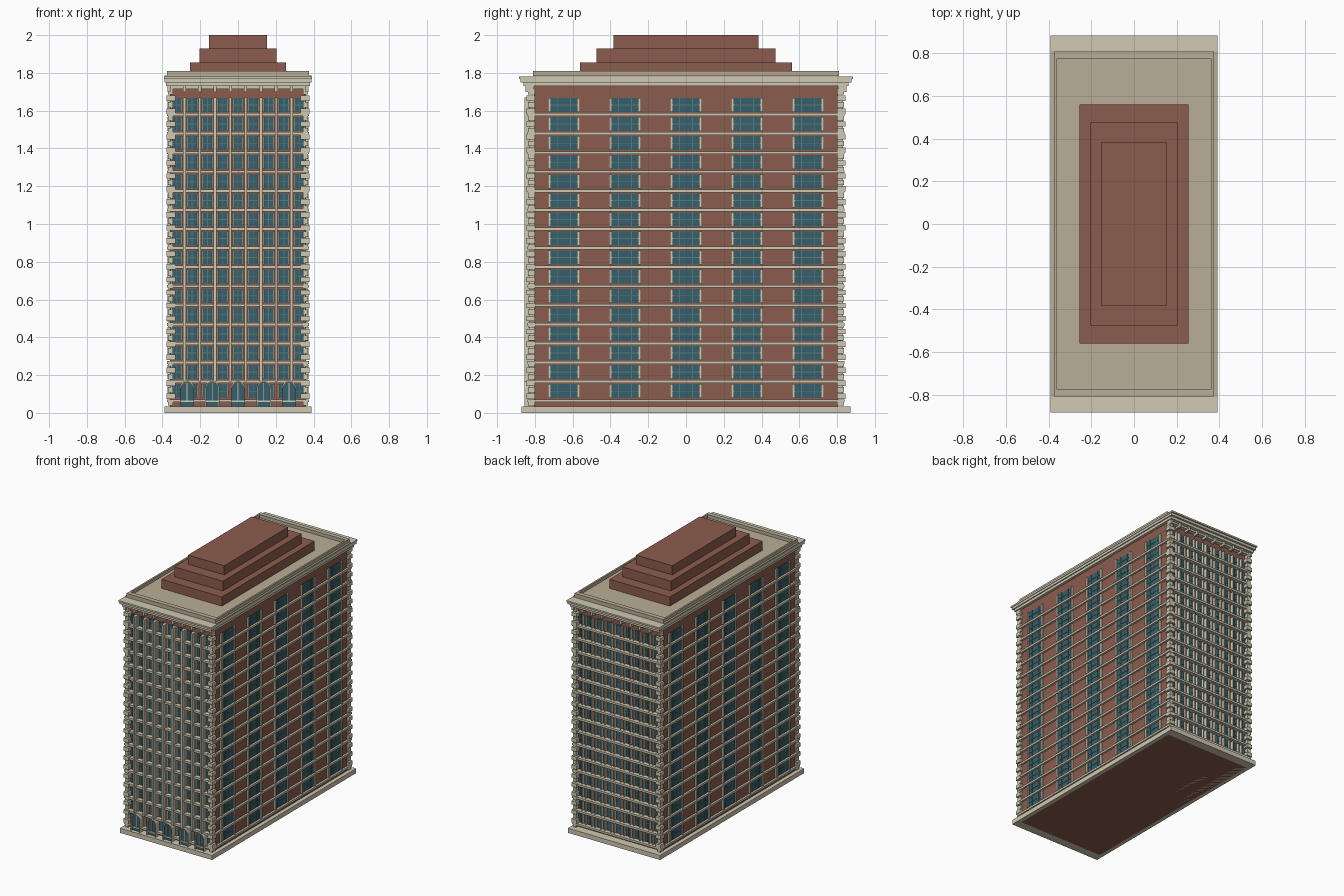
import bpy, bmesh, math
from mathutils import Matrix

if "Cube" in bpy.data.objects:
    bpy.data.objects.remove(bpy.data.objects["Cube"])


def material(name, rgb):
    m = bpy.data.materials.new(name)
    m.diffuse_color = (*rgb, 1)
    m.use_nodes = True
    m.node_tree.nodes["Principled BSDF"].inputs["Base Color"].default_value = m.diffuse_color
    return m


BRICK = material("brick", (0.26, 0.107, 0.076))
STONE = material("pale_stone", (0.63, 0.578, 0.445))
ROOF = material("roof_tan", (0.49, 0.42, 0.31))
GLASS = material("glass", (0.038, 0.114, 0.15))
BARS = material("window_bars", (0.09, 0.2, 0.2))


class Part:
    """Collects boxes (given as x, y and z ranges) into one named object."""
    def __init__(self, name, mat):
        self.name, self.mat, self.bm = name, mat, bmesh.new()

    def box(self, x0, x1, y0, y1, z0, z1):
        m = (Matrix.Translation(((x0 + x1) / 2, (y0 + y1) / 2, (z0 + z1) / 2))
             @ Matrix.Diagonal((abs(x1 - x0), abs(y1 - y0), abs(z1 - z0), 1)))
        bmesh.ops.create_cube(self.bm, size=1, matrix=m)

    def slab(self, x, y, z0, z1):
        self.box(-x, x, -y, y, z0, z1)

    def prism(self, pts, y0, y1):
        f = self.bm.faces.new([self.bm.verts.new((x, y0, z)) for x, z in pts])
        new = bmesh.ops.extrude_face_region(self.bm, geom=[f])["geom"]
        verts = [v for v in new if isinstance(v, bmesh.types.BMVert)]
        bmesh.ops.translate(self.bm, verts=verts, vec=(0, y1 - y0, 0))

    def done(self):
        bmesh.ops.recalc_face_normals(self.bm, faces=self.bm.faces)
        me = bpy.data.meshes.new(self.name)
        self.bm.to_mesh(me)
        self.bm.free()
        me.materials.append(self.mat)
        bpy.context.collection.objects.link(bpy.data.objects.new(self.name, me))


BX, BY = 0.36, 0.805                      # brick wall planes
FLOORS = [0.115 + 0.101 * i for i in range(16)]
COLS = [0.081 * i for i in range(-4, 5)]  # front and back windows
BAYS = [-0.646, -0.323, 0, 0.323, 0.646]  # side windows
H = 0.037                                 # half window height

# main block and plinth
p = Part("brick_body", BRICK)
p.slab(BX, BY, 0, 1.74)
p.done()
p = Part("plinth", STONE)
p.slab(0.39, 0.87, 0, 0.035)
p.done()

# windows on all four sides
glass, bars = Part("window_glass", GLASS), Part("window_bars", BARS)
jambs = Part("window_jambs", STONE)
for z in FLOORS:
    for s in (-1, 1):
        for y in BAYS:
            x = s * BX
            glass.box(x, x + s * 0.004, y - 0.07, y + 0.07, z - H, z + H)
            bars.box(x, x + s * 0.007, y - 0.07, y + 0.07, z - 0.002, z + 0.002)
            for d in (-0.035, 0.035):
                bars.box(x, x + s * 0.007, y + d - 0.002, y + d + 0.002, z - H, z + H)
            for d in (-0.077, 0.077):
                jambs.box(x, x + s * 0.013, y + d - 0.008, y + d + 0.008, z - H, z + H)
        for x in COLS:
            y = s * BY
            glass.box(x - 0.023, x + 0.023, y, y + s * 0.004, z - H, z + H)
            bars.box(x - 0.023, x + 0.023, y, y + s * 0.007, z - 0.002, z + 0.002)
            bars.box(x - 0.002, x + 0.002, y, y + s * 0.007, z - H, z + H)
            for d in (-0.026, 0.026):
                jambs.box(x + d - 0.004, x + d + 0.004, y, y + s * 0.025, z - H, z + H)
for part in (glass, bars, jambs):
    part.done()

# sill courses wrapping each floor
p = Part("floor_courses", STONE)
for z in FLOORS:
    p.slab(0.375, 0.838, z - 0.058, z - 0.043)
p.done()

# alternating corner quoins
p = Part("corner_quoins", STONE)
for i in range(49):
    z = 0.04 + i * 0.0343
    ext, w = (0.018, 0.028) if i % 2 else (0.010, 0.016)
    for sx in (-1, 1):
        for sy in (-1, 1):
            p.box(sx * (BX - w), sx * (BX + ext), sy * (BY - 0.005),
                  sy * (BY + 0.022 + ext), z, z + 0.028)
p.done()

# slender full-height piers on the front
p = Part("front_piers", STONE)
for i in range(8):
    x = -0.2835 + 0.081 * i
    p.box(x - 0.007, x + 0.007, -0.855, -BY, 0.165, 1.67)
p.done()

# ground floor arches on the front
trim, panes = Part("entrance_arches", STONE), Part("arch_glass", GLASS)


def arch(x, r, top):
    return [(x + r * math.cos(math.pi * k / 12), top + r * math.sin(math.pi * k / 12))
            for k in range(13)]


for x in (-0.27, -0.136, 0, 0.136, 0.27):
    outer, inner = arch(x, 0.038, 0.13), arch(x, 0.031, 0.13)
    panes.prism([(x + 0.031, 0.035)] + inner + [(x - 0.031, 0.035)], -0.841, -BY)
    for k in range(12):
        trim.prism([outer[k], outer[k + 1], inner[k + 1], inner[k]], -0.855, -BY)
    for d in (-0.0345, 0.0345):
        trim.box(x + d - 0.0035, x + d + 0.0035, -0.855, -BY, 0.035, 0.13)
    trim.box(x - 0.002, x + 0.002, -0.845, -BY, 0.06, 0.16)
    trim.box(x - 0.031, x + 0.031, -0.848, -BY, 0.058, 0.066)
trim.done()
panes.done()

# corbels under the cornice
p = Part("corbels", STONE)
for s in (-1, 1):
    p.box(-0.37, 0.37, s * BY, s * 0.835, 1.715, 1.735)
    for i in range(10):
        x = -0.3645 + 0.081 * i
        p.box(x - 0.008, x + 0.008, s * BY, s * 0.85, 1.70, 1.735)
p.done()

# stepped cornice
p = Part("cornice", STONE)
for x, y, z0, z1 in ((0.38, 0.86, 1.73, 1.75), (0.388, 0.875, 1.75, 1.768),
                     (0.392, 0.885, 1.768, 1.78)):
    p.slab(x, y, z0, z1)
p.done()

# roof deck and parapet
p = Part("roof_deck", ROOF)
p.slab(0.39, 0.81, 1.77, 1.785)
p.done()
p = Part("parapet", ROOF)
for s in (-1, 1):
    p.box(s * 0.363, s * 0.376, -0.81, 0.81, 1.78, 1.81)
    p.box(-0.363, 0.363, s * 0.775, s * 0.81, 1.78, 1.81)
p.done()

# stepped rooftop tiers
p = Part("roof_tiers", BRICK)
p.slab(0.255, 0.56, 1.77, 1.855)
p.slab(0.205, 0.475, 1.855, 1.93)
p.slab(0.153, 0.385, 1.93, 2.0)
p.done()
